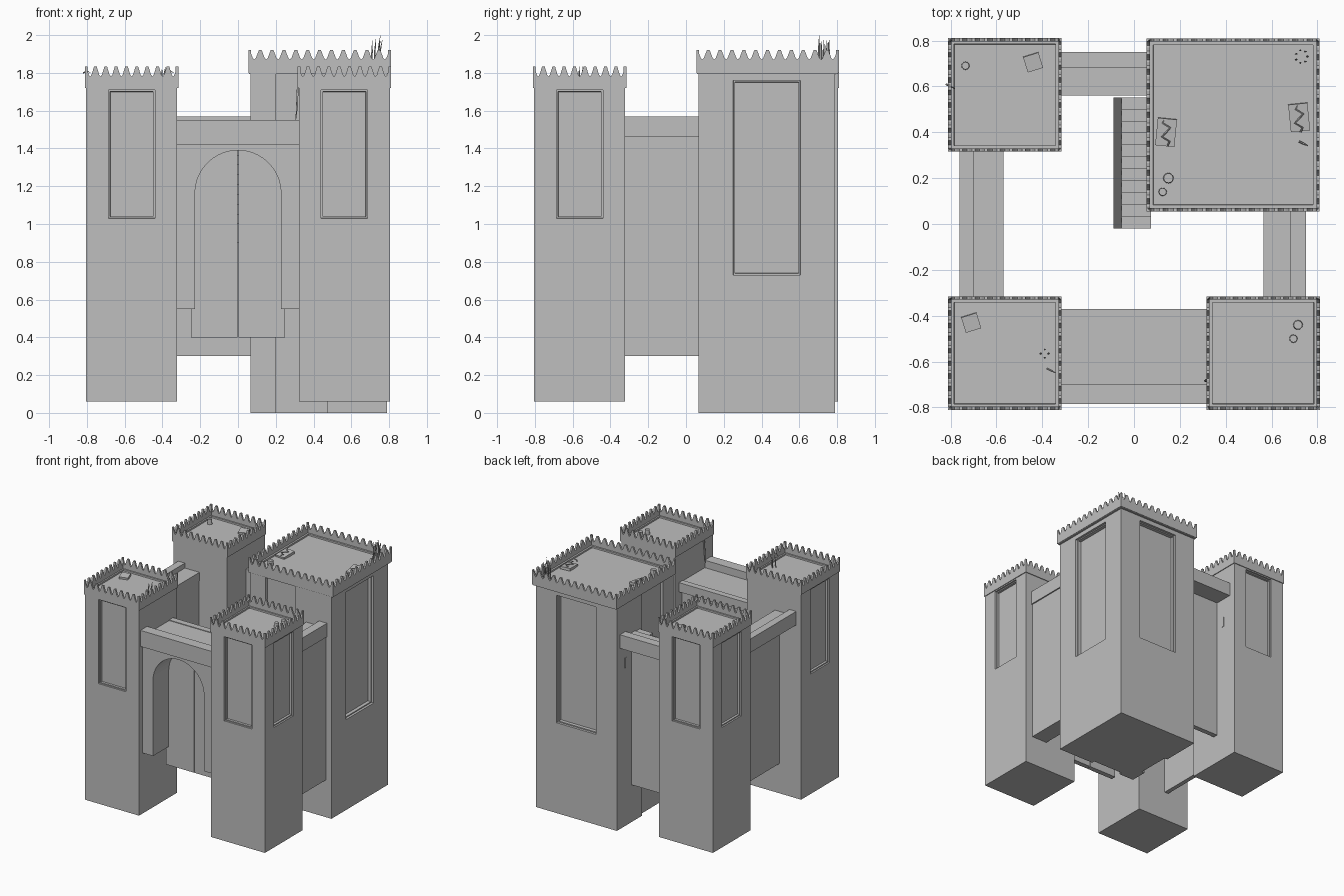
import bpy, bmesh, math, random
from mathutils import Vector, Matrix

random.seed(4)
if "Cube" in bpy.data.objects:
    bpy.data.objects.remove(bpy.data.objects["Cube"])

stone = bpy.data.materials.new("grey stone")
stone.use_nodes = True
GREY = (0.52, 0.52, 0.52, 1)
stone.diffuse_color = GREY
stone.node_tree.nodes["Principled BSDF"].inputs["Base Color"].default_value = GREY


def finish(name, bm):
    bmesh.ops.recalc_face_normals(bm, faces=bm.faces)
    mesh = bpy.data.meshes.new(name)
    bm.to_mesh(mesh)
    bm.free()
    mesh.materials.append(stone)
    ob = bpy.data.objects.new(name, mesh)
    bpy.context.collection.objects.link(ob)
    return ob


def box(name, x, y, z, turn=0, tilt=0):
    """Box from three (low, high) ranges."""
    bm = bmesh.new()
    size = [r[1] - r[0] for r in (x, y, z)]
    mid = [sum(r) / 2 for r in (x, y, z)]
    m = (Matrix.Translation(mid) @ Matrix.Rotation(turn, 4, 'Z')
         @ Matrix.Rotation(tilt, 4, 'X') @ Matrix.Diagonal((*size, 1)))
    bmesh.ops.create_cube(bm, size=1, matrix=m)
    return finish(name, bm)


def extrude_profile(bm, points, vec):
    face = bm.faces.new([bm.verts.new(p) for p in points])
    ext = bmesh.ops.extrude_face_region(bm, geom=[face], use_keep_orig=True)
    moved = [g for g in ext["geom"] if isinstance(g, bmesh.types.BMVert)]
    bmesh.ops.translate(bm, verts=moved, vec=vec)


def sink_panel(bm, axis, side, u, z, depth):
    """Inset a stepped rectangular panel into the outermost wall facing one way."""
    bm.normal_update()
    facing = [f for f in bm.faces if f.normal[axis] * side > 0.99]
    face = max(facing, key=lambda f: f.calc_area())
    other = 1 - axis
    bmesh.ops.inset_region(bm, faces=[face], thickness=0.02)
    mid = face.calc_center_median()
    for v in face.verts:
        v.co[other] = u[v.co[other] > mid[other]]
        v.co.z = z[v.co.z > mid.z]
    for width, step in ((0.001, 0.4), (0.012, 0), (0.001, 0.6)):
        bmesh.ops.inset_region(bm, faces=[face], thickness=width)
        for v in face.verts:
            v.co[axis] -= side * depth * step


def loft(bm, cx, cy, rings):
    """Square sections given as (half width, height); returns the top face."""
    loops = [[bm.verts.new((cx + sx * h, cy + sy * h, z))
              for sx, sy in ((-1, -1), (1, -1), (1, 1), (-1, 1))] for h, z in rings]
    for a, b in zip(loops, loops[1:]):
        for i in range(4):
            j = (i + 1) % 4
            bm.faces.new((a[i], a[j], b[j], b[i]))
    bm.faces.new(loops[0][::-1])
    return bm.faces.new(loops[-1])


def sunk_roof(bm, top):
    bm.normal_update()
    bmesh.ops.inset_region(bm, faces=[top], thickness=0.035)
    bmesh.ops.inset_region(bm, faces=[top], thickness=0.001)
    bmesh.ops.translate(bm, verts=top.verts, vec=(0, 0, -0.012))


def battlement(name, cx, cy, half, count, base, valley, peak):
    """Four thin walls with a scalloped, toothed top edge."""
    bm = bmesh.new()
    pitch = 2 * half / count
    outline = [(-half, base)]
    for i in range(count):
        start = -half + i * pitch
        outline.append((start, peak))
        for t, drop in ((0.12, 0), (0.36, 0.8), (0.5, 1), (0.64, 0.8), (0.88, 0)):
            outline.append((start + t * pitch, peak - drop * (peak - valley)))
    outline += [(half, peak), (half, base)]
    for k in range(4):
        rot = Matrix.Rotation(k * math.pi / 2, 3, 'Z')
        centre = Vector((cx, cy, 0))
        pts = [centre + rot @ Vector((u, -half, z)) for u, z in outline]
        extrude_profile(bm, pts, rot @ Vector((0, 0.014, 0)))
    finish(name, bm)


# Three corner towers, with panels only on their outward faces
C = 0.563
for name, sx, sy in (("front_left", 1, -1), ("front_right", -1, -1), ("back_right", -1, 1)):
    cx, cy = sx * C, sy * C - 0.0 * sy
    bm = bmesh.new()
    top = loft(bm, cx, cy, [(0.241, 0.06), (0.241, 1.74 - 0.02), (0.246, 1.75)])
    for axis, side, c in ((0, sx, cy), (1, sy, cx)):
        sink_panel(bm, axis, side, (c - 0.123, c + 0.123), (1.03, 1.71), 0.03)
    sunk_roof(bm, top)
    finish(name + "_tower", bm)
    battlement(name + "_battlement", cx, cy, 0.247, 9, 1.72, 1.78, 1.835)

# Large keep: notched footprint on the two courtyard faces
bm = bmesh.new()
lo, hi, n0, n1, d = 0.065, 0.79, 0.2, 0.47, 0.025
foot = [(lo, lo), (n0, lo), (n0, lo + d), (n1, lo + d), (n1, lo), (hi, lo), (hi, hi),
        (lo, hi), (lo, n1), (lo + d, n1), (lo + d, n0), (lo, n0)]
extrude_profile(bm, [(x, y, 0) for x, y in foot], (0, 0, 1.8))
bmesh.ops.recalc_face_normals(bm, faces=bm.faces)
for axis in (0, 1):
    sink_panel(bm, axis, 1, (0.25, 0.605), (0.73, 1.76), 0.045)
finish("keep", bm)
bm = bmesh.new()
sunk_roof(bm, loft(bm, 0.432, 0.432, [(0.373, 1.795), (0.373, 1.84)]))
finish("keep_roof", bm)
battlement("keep_battlement", 0.432, 0.432, 0.377, 12, 1.8, 1.87, 1.92)

# Curtain walls: thin body, walkway slab and outer parapet
L, H = (1.46, 1.53), (1.46, 1.57)
box("back_wall", (-0.33, 0.08), (0.56, 0.6), (0.3, 1.47))
box("back_walkway", (-0.33, 0.08), (0.56, 0.74), L)
box("back_parapet", (-0.33, 0.08), (0.68, 0.75), H)
box("right_wall", (-0.61, -0.575), (-0.33, 0.33), (0.3, 1.47))
box("right_walkway", (-0.75, -0.57), (-0.33, 0.33), L)
box("right_parapet", (-0.76, -0.7), (-0.33, 0.33), H)
box("left_wall", (0.6, 0.74), (-0.33, 0.08), (0.3, 1.47))
box("left_walkway", (0.565, 0.74), (-0.33, 0.08), L)
box("left_parapet", (0.68, 0.75), (-0.33, 0.08), H)

# Gatehouse: arched walls before and behind a double door
arch = [(-0.33, 0.55), (-0.33, 1.43), (0.33, 1.43), (0.33, 0.55), (0.228, 0.55)]
arch += [(0.228 * math.cos(a), 1.162 + 0.228 * math.sin(a))
         for a in (math.pi * i / 20 for i in range(21))]
arch.append((-0.228, 0.55))
for name, y, depth in (("gate_arch_front", -0.76, 0.2), ("gate_arch_rear", -0.52, 0.11)):
    bm = bmesh.new()
    extrude_profile(bm, [(x, y, z) for x, z in arch], (0, depth, 0))
    finish(name, bm)
box("door_left", (0.002, 0.25), (-0.56, -0.52), (0.4, 1.42))
box("door_right", (-0.25, -0.002), (-0.56, -0.52), (0.4, 1.42))
box("gate_walkway", (-0.33, 0.33), (-0.77, -0.42), (1.42, 1.49))
box("gate_rear_lip", (-0.33, 0.33), (-0.42, -0.37), (1.42, 1.495))
box("gate_parapet", (-0.33, 0.33), (-0.785, -0.7), (1.42, 1.55))

# Courtyard stair climbing to the back walkway, with a side stringer
bm = bmesh.new()
steps, run, y0, z0 = 11, 0.052, -0.02, 0.95
profile = [(y0, z0 - 0.05)]
for i in range(steps):
    profile += [(y0 + i * run, z0 + (i + 1) * run), (y0 + (i + 1) * run, z0 + (i + 1) * run)]
profile.append((y0 + steps * run, z0 + steps * run - 0.1))
extrude_profile(bm, [(-0.055, y, z) for y, z in profile], (0.13, 0, 0))
finish("stair", bm)
bm = bmesh.new()
y1, z1 = y0 + steps * run, z0 + steps * run
extrude_profile(bm, [(-0.09, y0, z0 - 0.1), (-0.09, y1, z1 - 0.1), (-0.09, y1, z1), (-0.09, y0, z0)],
                (0.035, 0, 0))
finish("stair_stringer", bm)

# Arrow slits beside the walkways, as thin plates
box("tower_slit", (-0.325, -0.318), (0.66, 0.68), (1.22, 1.3))
box("keep_slit", (0.06, 0.066), (0.67, 0.69), (1.28, 1.36))


# Barrels and loose slabs on the roofs
def barrel(name, x, y, z, r):
    bm = bmesh.new()
    bmesh.ops.create_cone(bm, cap_ends=True, segments=12, radius1=r, radius2=r * 0.9, depth=0.04,
                          matrix=Matrix.Translation((x, y, z + 0.02)))
    finish(name, bm)


T, K = 1.738, 1.828
for i, (x, y, z, r) in enumerate([(-0.735, 0.69, T, 0.018), (0.715, -0.44, T, 0.021),
                                  (0.695, -0.5, T, 0.018), (0.15, 0.2, K, 0.023),
                                  (0.125, 0.14, K, 0.018)]):
    barrel(f"barrel_{i}", x, y, z, r)
for i, (x, y, z, w, l, turn) in enumerate([(-0.44, 0.705, T, 0.035, 0.035, 0.3),
                                           (-0.71, -0.43, T, 0.035, 0.035, 0.3),
                                           (0.14, 0.4, K, 0.042, 0.06, -0.1),
                                           (0.72, 0.465, K, 0.042, 0.06, 0.1)]):
    box(f"loose_slab_{i}", (x - w, x + w), (y - l, y + l), (z, z + 0.02), turn, 0.1)


# Vines and tufts made from thin bent tubes
def vine(name, points, thick=0.004):
    cu = bpy.data.curves.new(name, 'CURVE')
    cu.dimensions = '3D'
    cu.bevel_depth = thick
    cu.bevel_resolution = 0
    sp = cu.splines.new('POLY')
    sp.points.add(len(points) - 1)
    for p, co in zip(sp.points, points):
        p.co = (*co, 1)
        p.radius = 1
    sp.points[-1].radius = 0.2
    cu.materials.append(stone)
    bpy.context.collection.objects.link(bpy.data.objects.new(name, cu))


def tuft(name, x, y, z, height, spread, count):
    for i in range(count):
        a = i * math.tau / count
        dx, dy = spread * math.cos(a), spread * math.sin(a)
        h = height * random.uniform(0.8, 1)
        vine(f"{name}_{i}", [(x + dx, y + dy, z), (x + dx * 0.8, y + dy, z + h * 0.6),
                             (x + dx + 0.006, y + dy, z + h)])


tuft("keep_tuft", 0.73, 0.73, K, 0.172, 0.028, 7)
tuft("tower_tuft", -0.39, -0.565, T, 0.1, 0.018, 4)
for i, (x, y, z) in enumerate([(0.14, 0.4, K + 0.025), (0.72, 0.46, K + 0.025)]):
    vine(f"slab_vine_{i}", [(x + 0.02 * math.sin(t * 2), y + t * 0.02, z) for t in range(-3, 4)])
for i, (x, y, z) in enumerate([(-0.8, 0.6, 1.8), (-0.36, -0.64, 1.8), (0.74, 0.35, K + 0.01)]):
    vine(f"edge_vine_{i}", [(x - 0.02, y + 0.01, z), (x, y, z + 0.01), (x + 0.02, y - 0.01, z)])
vine("hanging_vine", [(0.316, -0.68, 1.72), (0.312, -0.685, 1.62), (0.305, -0.68, 1.54)], 0.006)
